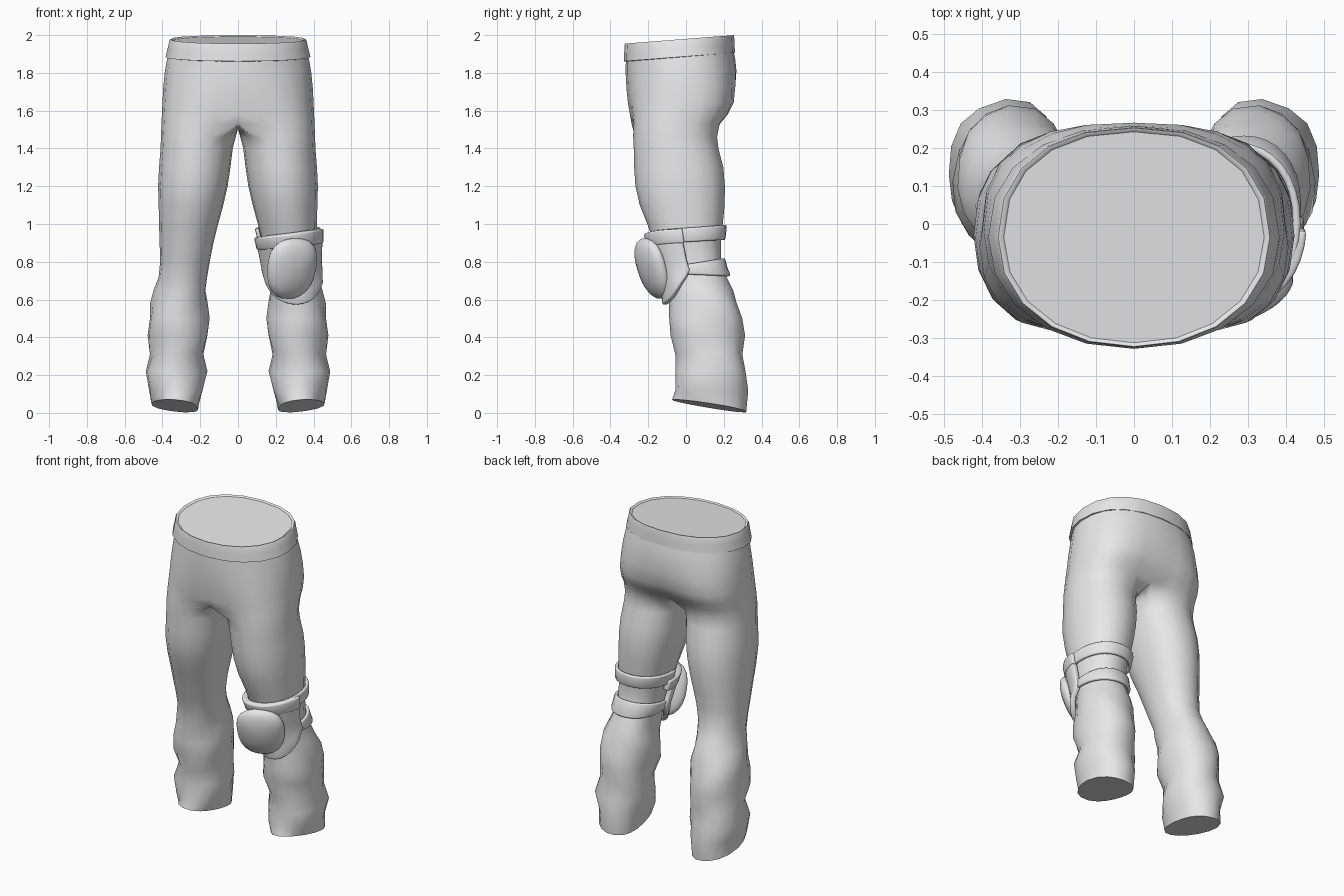
import bpy, bmesh, math
from mathutils import Matrix, Euler, Vector

if "Cube" in bpy.data.objects:
    bpy.data.objects.remove(bpy.data.objects["Cube"])

grey = bpy.data.materials.new("cloth_grey")
grey.diffuse_color = (0.8, 0.8, 0.8, 1)
grey.use_nodes = True
grey.node_tree.nodes["Principled BSDF"].inputs["Base Color"].default_value = grey.diffuse_color

# Leg sections: z, inner x, outer x, front y, back y
LEG = [(1.46, .012, .408, -.28, .165), (1.4, .028, .41, -.277, .172),
       (1.3, .04, .418, -.275, .198), (1.2, .055, .423, -.268, .206),
       (1.1, .078, .42, -.245, .205), (1.0, .105, .418, -.205, .195),
       (.9, .13, .415, -.17, .185), (.8, .15, .412, -.135, .185),
       (.72, .163, .42, -.108, .215), (.65, .167, .441, -.098, .25),
       (.58, .159, .464, -.085, .275), (.5, .156, .472, -.088, .297),
       (.41, .16, .476, -.088, .308), (.31, .18, .463, -.052, .304),
       (.22, .168, .494, -.055, .315), (.12, .185, .468, -.062, .325),
       (.03, .208, .455, -.07, .325)]
# Hip sections: z, half width, front y, back y, share of the two-lobed leg shape
HIP = [(1.93, .362, -.318, .246, 0), (1.86, .378, -.319, .26, 0),
       (1.8, .388, -.319, .27, .1), (1.72, .396, -.315, .27, .3),
       (1.64, .4, -.307, .262, .55), (1.58, .403, -.297, .23, .75),
       (1.53, .405, -.288, .188, .9)]


def oval(cx, rx, y0, y1, deg, front=1.0, rear=.85):
    """Point on an oval whose front and rear halves differ in fullness."""
    c, s = math.cos(math.radians(deg)), math.sin(math.radians(deg))
    e = front if s < 0 else rear
    c, s = math.copysign(abs(c) ** e, c), math.copysign(abs(s) ** e, s)
    return cx + rx * c, (y0 + y1) / 2 + (y1 - y0) / 2 * s


def leg_point(z, deg, off=0):
    """Point on the leg surface at a height and angle (0 = outer side)."""
    zc = max(min(z, LEG[0][0]), LEG[-1][0])
    for a, b in zip(LEG, LEG[1:]):
        if b[0] <= zc <= a[0]:
            t = (a[0] - zc) / (a[0] - b[0])
            _, xi, xo, yf, yb = [p + (q - p) * t for p, q in zip(a, b)]
            break
    if z < .7:  # cloth folds on the lower leg
        off += .006 * math.sin(math.radians(3 * deg) + z * 22)
    x, y = oval((xi + xo) / 2, (xo - xi) / 2 + off, yf - off, yb + off, deg,
                .97, .9)
    return x, y, z


def add_rings(bm, rings, closed):
    rows = [[bm.verts.new(p) for p in r] for r in rings]
    for a, b in zip(rows, rows[1:]):
        n = len(a)
        for i in range(n if closed else n - 1):
            j = (i + 1) % n
            bm.faces.new((a[i], b[i], b[j], a[j]))
    return rows


def finish(name, bm, angle=40):
    me = bpy.data.meshes.new(name)
    bm.to_mesh(me)
    bm.free()
    ob = bpy.data.objects.new(name, me)
    bpy.context.collection.objects.link(ob)
    me.materials.append(grey)
    bpy.ops.object.select_all(action='DESELECT')
    ob.select_set(True)
    bpy.context.view_layer.objects.active = ob
    bpy.ops.object.shade_smooth_by_angle(angle=math.radians(angle))
    return ob


# Trousers: one half, hip arcs running into a closed leg tube, then mirrored
bm = bmesh.new()
N, M = 12, 6
hips = []
for z, rx, yf, yb, lobe in HIP:
    ring = []
    for i in range(N + 1):
        p = Vector(oval(0, rx, yf, yb, -90 + 180 * i / N))
        q = Vector(oval(rx * .52, rx * .48, yf, yb, -130 + 260 * i / N))
        p = p.lerp(q, lobe * math.sqrt(max(0, math.sin(math.pi * i / N))))
        if i in (0, N):
            p.x = 0
        if i == N:  # rear cleft
            p.y -= .03 * lobe
        ring.append((p.x, p.y, z + .07 * (p.y + .04) * max(0, (z - 1.6) / .33)))
    hips.append(ring)
hip_rows = add_rings(bm, hips, False)

angles = [-130 + 260 * i / N for i in range(N + 1)]
angles += [130 + 100 * k / M for k in range(1, M)]
legs = [[leg_point(row[0], a) for a in angles] for row in LEG]
legs[-1] = [(x, y, .038 - .16 * (y - .125) + .1 * (x - .33))
            for x, y, z in legs[-1]]
leg_rows = add_rings(bm, legs, True)
bm.faces.new(leg_rows[-1][::-1])  # hem cap

front, back = hip_rows[-1][0].co, hip_rows[-1][-1].co
crotch = list(hip_rows[-1])
for k in range(1, M):
    p = back.lerp(front, k / M)
    crotch.append(bm.verts.new((0, p.y, p.z - .025 * math.sin(math.pi * k / M))))
for i in range(N + M):
    j = (i + 1) % (N + M)
    bm.faces.new((crotch[i], leg_rows[0][i], leg_rows[0][j], crotch[j]))
trousers = finish("trousers", bm, 60)
mir = trousers.modifiers.new("mirror", 'MIRROR')
mir.merge_threshold = .001

# Waistband: tilted oval band with a shallow cap inside the rim
bm = bmesh.new()
# z, half width, half depth
profile = [(1.97, .343, .278), (1.976, .35, .284), (1.977, .358, .288),
           (1.968, .364, .29), (1.93, .372, .292), (1.884, .384, .294),
           (1.882, .37, .28)]
rings = []
for z, rx, ry in profile:
    ring = []
    for i in range(20):
        x, y = oval(0, rx, -.035 - ry, -.035 + ry, i * 18, .95, .88)
        ring.append((x, y, z + .078 * (y + .04)))
    rings.append(ring)
bm.faces.new(add_rings(bm, rings, True)[0])
finish("waistband", bm)


def wrap(name, a0, a1, lo, hi, off, thick, cols=18, rows=4):
    """Thick patch that follows the leg between two angles."""
    bm = bmesh.new()
    rings = []
    for r in range(rows + 1):
        ring = []
        for c in range(cols + 1):
            a = a0 + (a1 - a0) * c / cols
            z = hi(a) + (lo(a) - hi(a)) * r / rows
            ring.append(leg_point(z, a, off))
        rings.append(ring)
    add_rings(bm, rings, False)
    ob = finish(name, bm, 50)
    sol = ob.modifiers.new("thickness", 'SOLIDIFY')
    sol.thickness, sol.offset = thick, 1
    bev = ob.modifiers.new("soft_edge", 'BEVEL')
    bev.width, bev.segments, bev.limit_method = .008, 2, 'ANGLE'
    bev.angle_limit = math.radians(50)
    return ob


# Knee pad body, its upper lip and the two straps
wrap("knee_pad_body", -174, -6,
     lambda a: .575 + .18 * (abs(a + 90) / 84) ** 1.8,
     lambda a: .93, .002, .032, 16, 6)
wrap("knee_pad_lip", -188, -4,
     lambda a: .885 + .015 * math.cos(math.radians(a)),
     lambda a: .955 + .02 * math.cos(math.radians(a)),
     .002, .036, 18, 2)
wrap("upper_strap", -32, 190,
     lambda a: .905 + .012 * math.sin(math.radians(a)),
     lambda a: .98 + .015 * math.sin(math.radians(a)), .002, .02, 20, 2)
wrap("lower_strap", -18, 198,
     lambda a: .73 - .01 * math.sin(math.radians(a)),
     lambda a: .79 + .025 * math.sin(math.radians(a)), .002, .02, 20, 2)

# Knee cap: hard lens-shaped shell, narrower at the bottom
bm = bmesh.new()
bmesh.ops.create_uvsphere(bm, u_segments=24, v_segments=12, radius=1,
                          matrix=Matrix.Rotation(math.pi / 2, 4, 'X'))
for v in bm.verts:
    x, y, z = v.co
    r = math.hypot(x, z)
    if r > 1e-5:  # squared-off outline
        k = r / (abs(x / r) ** 2.5 + abs(z / r) ** 2.5) ** (1 / 2.5) / r
        x, z = x * k, z * k
    v.co = (x * .14 * (1 + .1 * z), y * (.066 if y < 0 else .045), z * .168)
spin = Euler((math.radians(18), 0, math.radians(25))).to_matrix().to_4x4()
bmesh.ops.transform(bm, verts=bm.verts,
                    matrix=Matrix.Translation((.283, -.173, .764)) @ spin)
finish("knee_cap", bm, 50)
